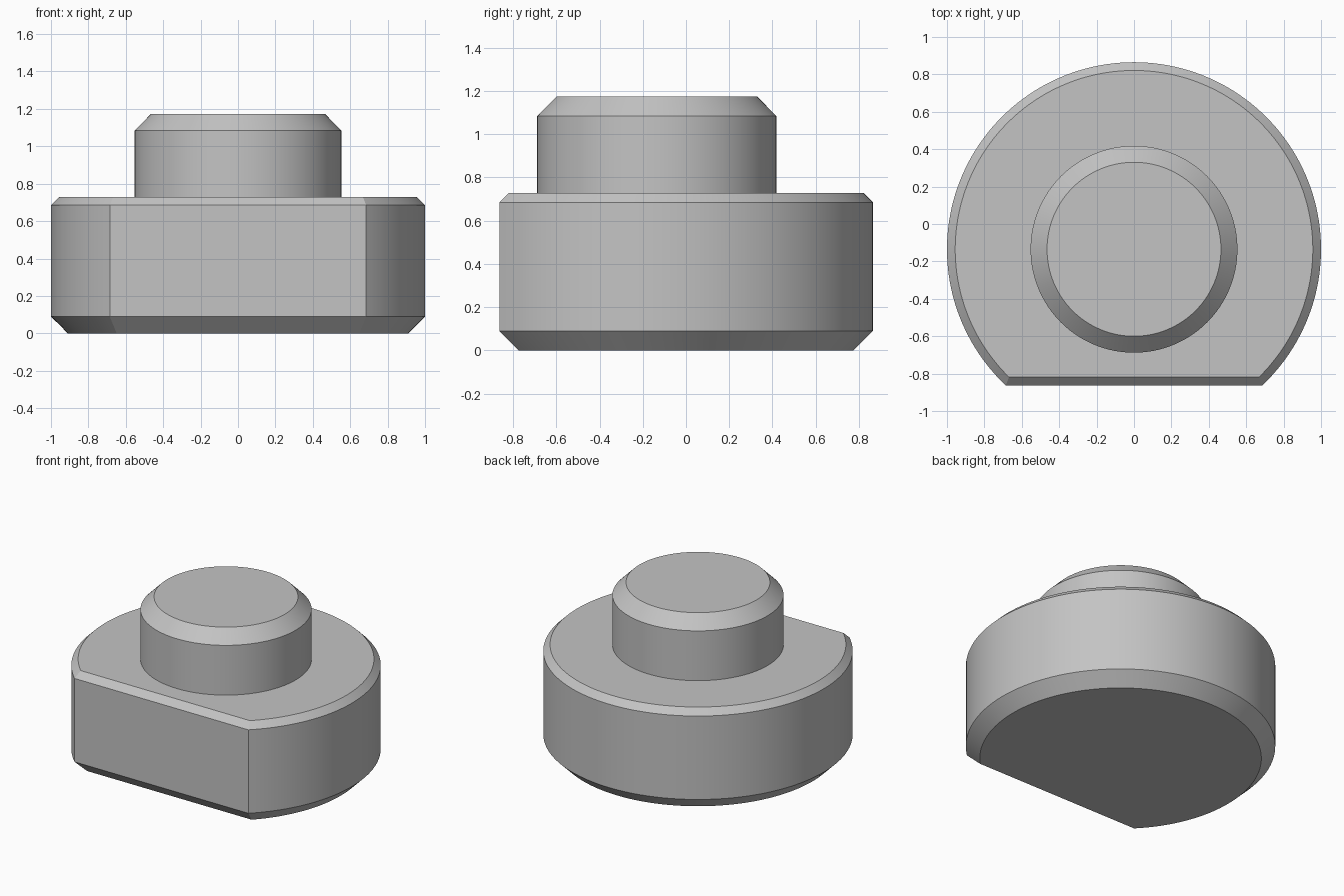
import bpy, bmesh, math

cube = bpy.data.objects.get("Cube")
if cube:
    bpy.data.objects.remove(cube, do_unlink=True)

CENTER_Y = -0.135   # axis of the round body and stud
FLAT = 0.728        # distance from axis to the front flat
SEGMENTS = 128

grey = bpy.data.materials.new("plain grey")
grey.use_nodes = True
COLOR = (0.55, 0.55, 0.55, 1)
grey.diffuse_color = COLOR
grey.node_tree.nodes["Principled BSDF"].inputs["Base Color"].default_value = COLOR


def circle(radius):
    step = math.tau / SEGMENTS
    return [(radius * math.cos(i * step), radius * math.sin(i * step))
            for i in range(SEGMENTS)]


def d_outline(inset):
    """Circle cut by a straight front edge, offset inwards evenly."""
    radius = 1 - inset
    start = -math.asin((FLAT - inset) / radius)
    sweep = math.pi - 2 * start
    angles = [start + sweep * i / SEGMENTS for i in range(SEGMENTS + 1)]
    return [(radius * math.cos(a), radius * math.sin(a)) for a in angles]


def loft(name, sections):
    """Closed solid through stacked (outline, height) sections."""
    bm = bmesh.new()
    rings = [[bm.verts.new((x, y, z)) for x, y in outline]
             for outline, z in sections]
    for low, high in zip(rings, rings[1:]):
        for i in range(len(low)):
            j = (i + 1) % len(low)
            bm.faces.new((low[i], low[j], high[j], high[i]))
    bm.faces.new(rings[0][::-1])
    bm.faces.new(rings[-1])
    mesh = bpy.data.meshes.new(name)
    bm.to_mesh(mesh)
    bm.free()
    mesh.materials.append(grey)
    obj = bpy.data.objects.new(name, mesh)
    obj.location.y = CENTER_Y
    bpy.context.collection.objects.link(obj)
    bpy.ops.object.select_all(action='DESELECT')
    obj.select_set(True)
    bpy.context.view_layer.objects.active = obj
    bpy.ops.object.shade_smooth_by_angle(angle=math.radians(20))
    return obj


# Body with front flat, wide lower chamfer and narrow upper chamfer
loft("body", [(d_outline(0.09), 0), (d_outline(0), 0.09),
              (d_outline(0), 0.685), (d_outline(0.044), 0.729)])

# Round stud with chamfered top, seated slightly into the body
loft("stud", [(circle(0.553), 0.7), (circle(0.553), 1.084),
              (circle(0.465), 1.173)])
